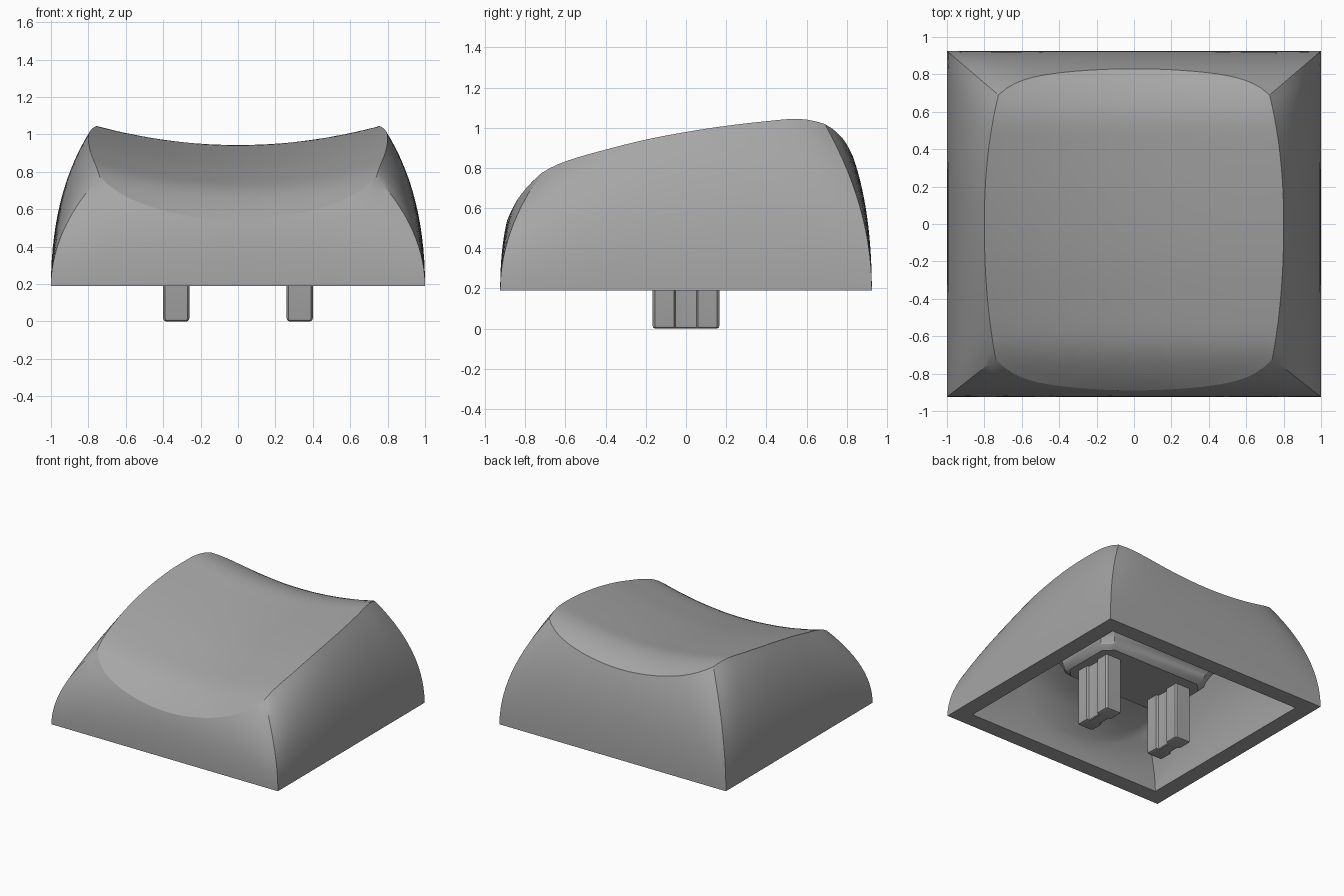
import bpy, bmesh

if "Cube" in bpy.data.objects:
    bpy.data.objects.remove(bpy.data.objects["Cube"])

# Centre-line height of the dished top, front to back (y, z)
SPINE = [(-1.0, .38), (-.89, .54), (-.8, .62), (-.7, .688), (-.6, .73), (-.4, .782), (-.2, .828),
         (0, .865), (.2, .897), (.4, .925), (.55, .943), (.65, .935), (.75, .905), (.83, .86), (.95, .77)]

GREY = bpy.data.materials.new("dark_grey")
GREY.diffuse_color = (.38, .38, .38, 1)
GREY.use_nodes = True
GREY.node_tree.nodes["Principled BSDF"].inputs["Base Color"].default_value = GREY.diffuse_color


def spine_z(y):
    """Smooth interpolation of SPINE."""
    def slope(k):
        a, b = SPINE[max(k - 1, 0)], SPINE[min(k + 1, len(SPINE) - 1)]
        return (b[1] - a[1]) / (b[0] - a[0])
    i = max(k for k in range(len(SPINE) - 1) if SPINE[k][0] <= y)
    (y0, z0), (y1, z1) = SPINE[i], SPINE[i + 1]
    h = y1 - y0
    t = (y - y0) / h
    return ((2*t**3 - 3*t*t + 1) * z0 + (t**3 - 2*t*t + t) * h * slope(i)
            + (3*t*t - 2*t**3) * z1 + (t**3 - t*t) * h * slope(i + 1))


def dish_z(x, y):
    return spine_z(y) + .178 * x * x


def outlines(n=32):
    """Matching loops: rectangular base, bowed top edge, and skirt bulge."""
    base, top, bulge = [], [], []
    us = [-1 + 2 * i / n for i in range(n)]
    bulge = [.6 - .1 * u**4 for u in us] * 4

    def side(u):                                   # right-hand top edge
        k, yc = (.075, .69) if u > 0 else (.06, .72)
        return .8 - k * abs(u)**2.2, yc * u
    for u in us:                                   # front
        base.append((u, -1))
        top.append((.74 * u, -.89 + .08 * u**2 + .09 * u**8))
    for u in us:                                   # right
        base.append((1, u))
        top.append(side(u))
    for u in us:                                   # back
        base.append((-u, 1))
        top.append((-.725 * u, .83 - .07 * u**2 - .07 * u**8))
    for u in us:                                   # left
        base.append((-1, -u))
        x, y = side(-u)
        top.append((-x, y))
    return base, top, bulge


def loft(name, rings, angle=28):
    """Bridge rings of equal length and cap both ends."""
    bm = bmesh.new()
    vr = [[bm.verts.new(p) for p in r] for r in rings]
    for a, b in zip(vr, vr[1:]):
        for i in range(len(a)):
            j = (i + 1) % len(a)
            bm.faces.new((a[i], a[j], b[j], b[i]))
    for cap in (vr[0], vr[-1]):
        bm.faces.new(cap)
    bmesh.ops.recalc_face_normals(bm, faces=bm.faces)
    me = bpy.data.meshes.new(name)
    bm.to_mesh(me)
    bm.free()
    me.materials.append(GREY)
    ob = bpy.data.objects.new(name, me)
    bpy.context.collection.objects.link(ob)
    bpy.ops.object.select_all(action='DESELECT')
    ob.select_set(True)
    bpy.context.view_layer.objects.active = ob
    bpy.ops.object.shade_smooth_by_angle(angle=angle * 3.14159 / 180)
    return ob


def shell(hx, hy, shrink, drop, steps=14, top_steps=18):
    """Rings of one skin: top centre, out to the top edge, then down the skirt."""
    base, top, bulge = outlines()
    rings = []
    for k in range(top_steps):
        s = .02 + .98 * (k / top_steps)
        rings.append([(x * s * shrink, y * s * shrink, dish_z(x * s, y * s) - drop) for x, y in top])
    for k in range(steps + 1):
        t = 1 - k / steps                          # quadratic curve, vertical at the base
        ring = []
        for (bx, by), (x, y), g in zip(base, top, bulge):
            z1 = dish_z(x, y) - drop
            a, b, c = (1 - t)**2, 2 * t * (1 - t), t * t
            ring.append(((a + b) * bx * hx + c * x * shrink,
                         (a + b) * by * hy + c * y * shrink,
                         a * .19 + b * (.19 + g * (z1 - .19)) + c * z1))
        rings.append(ring)
    return rings


# Hollow cap: outer skin joined to inner skin by the flat rim
loft("cap_shell", shell(1, .925, 1, 0) + shell(.87, .795, .84, .2)[::-1], 26)


# Mounting block under the ceiling, with cut corners and a flared top
def cut_rect(hx, hy, c, z):
    return [(sx * x, sy * y, z) for sx, sy, x, y in (
        (1, -1, hx - c, hy), (1, -1, hx, hy - c), (1, 1, hx, hy - c), (1, 1, hx - c, hy),
        (-1, 1, hx - c, hy), (-1, 1, hx, hy - c), (-1, -1, hx, hy - c), (-1, -1, hx - c, hy))]


loft("mounting_block", [cut_rect(.46, .25, .07, .45), cut_rect(.49, .28, .07, .48),
                        cut_rect(.5, .29, .07, .52), cut_rect(.53, .32, .07, .58),
                        cut_rect(.58, .37, .07, .64), cut_rect(.64, .42, .07, .68)], 35)

# Two grooved prongs
QUARTER = [(.05, .04), (.052, .053), (.07, .06), (.07, .155), (.06, .167)]
SECTION = (QUARTER + [(-x, y) for x, y in QUARTER[::-1]]
           + [(-x, -y) for x, y in QUARTER] + [(x, -y) for x, y in QUARTER[::-1]])
for side, cx in (("left", -.33), ("right", .33)):
    rings = [[(cx + x * s, y * (1 - (1 - s) * .45), z) for x, y in SECTION]
             for s, z in ((.8, 0), (.94, .005), (1, .018), (1, .46))]
    loft(side + "_prong", rings)
